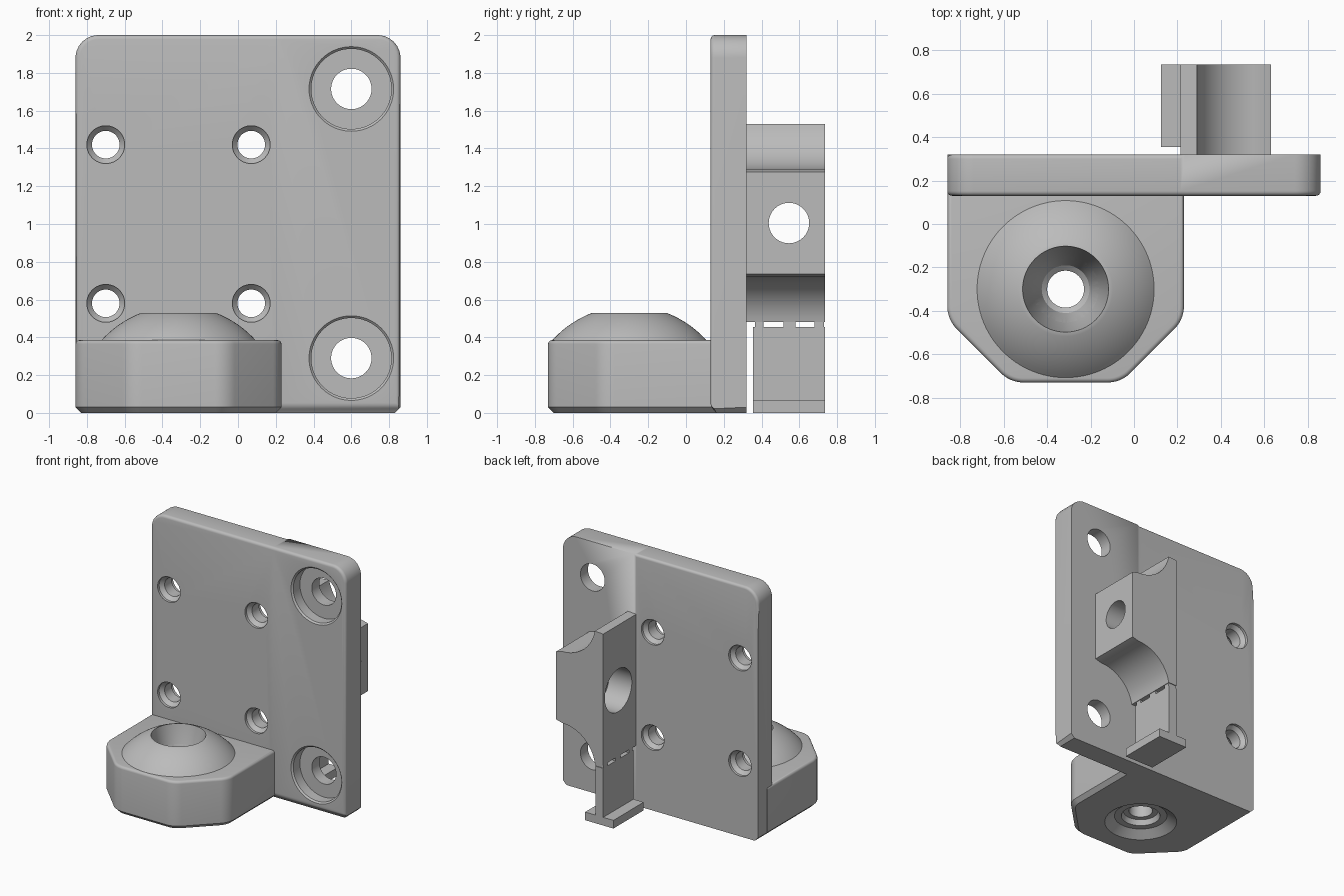
import bpy, bmesh
from math import pi, sin, cos, radians, sqrt
from mathutils import Vector, Matrix

old = bpy.data.objects.get("Cube")
if old:
    bpy.data.objects.remove(old)

grey = bpy.data.materials.new("light_grey")
grey.use_nodes = True
COLOUR = (0.5, 0.5, 0.5, 1)
grey.diffuse_color = COLOUR
grey.node_tree.nodes["Principled BSDF"].inputs["Base Color"].default_value = COLOUR


def finish(name, bm):
    bmesh.ops.recalc_face_normals(bm, faces=bm.faces)
    mesh = bpy.data.meshes.new(name)
    bm.to_mesh(mesh)
    bm.free()
    mesh.materials.append(grey)
    obj = bpy.data.objects.new(name, mesh)
    bpy.context.collection.objects.link(obj)
    return obj


def rounded(corners, steps=8):
    """Outline from (x, y, radius) corners, each filleted by its radius."""
    out = []
    for i, (x, y, r) in enumerate(corners):
        p = Vector((x, y))
        if r == 0:
            out.append(p)
            continue
        a = (Vector(corners[i - 1][:2]) - p).normalized()
        b = (Vector(corners[(i + 1) % len(corners)][:2]) - p).normalized()
        half = a.angle(b) / 2
        centre = p + (a + b).normalized() * r / sin(half)
        start, end = p + a * r / (sin(half) / cos(half)), p + b * r / (sin(half) / cos(half))
        for k in range(steps + 1):
            ray = start.lerp(end, k / steps) - centre
            out.append(centre + ray.normalized() * r)
    return out


def prism(outline, low, high, place):
    """Extrude a flat outline; place(u, v, w) maps it into the model."""
    bm = bmesh.new()
    base = bm.faces.new([bm.verts.new(place(u, v, low)) for u, v in outline])
    top = bmesh.ops.extrude_face_region(bm, geom=[base])
    shift = Vector(place(0, 0, high)) - Vector(place(0, 0, low))
    bmesh.ops.translate(bm, vec=shift, verts=[g for g in top["geom"] if isinstance(g, bmesh.types.BMVert)])
    bmesh.ops.recalc_face_normals(bm, faces=bm.faces)
    return bm


def bevel(bm, test, size, segments):
    """Bevel every sharp edge whose two ends pass the test."""
    edges = [e for e in bm.edges if all(test(v.co) for v in e.verts)
             and e.calc_face_angle(0) > radians(40)]
    bmesh.ops.bevel(bm, geom=edges, offset=size, segments=segments, profile=0.5, affect="EDGES")


def box(name, lo, hi):
    bm = bmesh.new()
    bmesh.ops.create_cube(bm, size=1)
    for v in bm.verts:
        v.co = [l + (c + 0.5) * (h - l) for c, l, h in zip(v.co, lo, hi)]
    return finish(name, bm)


def lathe(name, profile, at, turn=None, sides=64):
    """Spin a (radius, height) profile that starts and ends on the axis."""
    bm = bmesh.new()
    verts = [bm.verts.new((r, 0, h)) for r, h in profile]
    edges = [bm.edges.new(pair) for pair in zip(verts, verts[1:])]
    bmesh.ops.spin(bm, geom=verts + edges, axis=(0, 0, 1), cent=(0, 0, 0),
                   angle=2 * pi, steps=sides, use_duplicate=False)
    bmesh.ops.remove_doubles(bm, verts=bm.verts, dist=1e-5)
    bm.transform(Matrix.Translation(at) @ (turn or Matrix.Identity(4)))
    return finish(name, bm)


def cut(obj, cutters):
    bpy.context.view_layer.objects.active = obj
    for c in cutters:
        mod = obj.modifiers.new("hole", "BOOLEAN")
        mod.object, mod.operation, mod.solver = c, "DIFFERENCE", "EXACT"
        bpy.ops.object.modifier_apply(modifier=mod.name)


def drop(cutters):
    for c in cutters:
        bpy.data.objects.remove(c)


# Mounting plate: softened front rim, softened back rim on its right part only
SPLIT, FRONT, BACK = 0.215, 0.13, 0.32
plate_bm = prism(rounded([(-0.86, 0, 0), (0.86, 0, 0), (0.86, 2, 0.12), (-0.86, 2, 0.12)]),
                 FRONT, BACK, lambda u, v, w: (u, w, v))
bmesh.ops.bisect_plane(plate_bm, geom=plate_bm.verts[:] + plate_bm.edges[:] + plate_bm.faces[:],
                       plane_co=(SPLIT, 0, 0), plane_no=(1, 0, 0))
bevel(plate_bm, lambda c: c.z < 0.001 and c.y < BACK - 0.001 or c.z < 0.001 and abs(c.x) > 0.8, 0.03, 1)
bevel(plate_bm, lambda c: c.y < FRONT + 0.001 and c.z > 0.02, 0.022, 4)
bevel(plate_bm, lambda c: c.y > BACK - 0.001 and c.x < SPLIT + 0.001 and c.z > 1.8, 0.02, 4)
plate = finish("mounting_plate", plate_bm)

# Plate holes: four chamfered small holes and two counterbored screw holes
to_front = Matrix.Rotation(pi / 2, 4, "X")
half = (BACK - FRONT) / 2
small = [(0, -0.2), (0.1, -0.2), (0.1, -half + 0.02), (0.073, -half + 0.05),
         (0.073, half - 0.05), (0.1, half - 0.02), (0.1, 0.2), (0, 0.2)]
screw = [(0, -0.2), (0.107, -0.2), (0.107, 0), (0.212, 0), (0.212, half - 0.012),
         (0.224, half), (0.224, 0.2), (0, 0.2)]
cutters = [lathe("small_hole_cutter", small, (x, FRONT + half, z), to_front)
           for x in (-0.7, 0.07) for z in (0.58, 1.42)]
cutters += [lathe("screw_hole_cutter", screw, (0.6, FRONT + half, z), to_front) for z in (0.29, 1.715)]
cut(plate, cutters)
drop(cutters)

# Foot block with clipped front corners
TOP = 0.385
foot_bm = prism(rounded([(-0.86, 0.2, 0), (-0.86, -0.44, 0.15), (-0.57, -0.73, 0.15),
                         (-0.06, -0.73, 0.15), (0.23, -0.44, 0.15), (0.23, 0.2, 0)]),
                0, TOP, lambda u, v, w: (u, v, w))
bevel(foot_bm, lambda c: c.z < 0.001, 0.03, 1)
bevel(foot_bm, lambda c: c.z > TOP - 0.001, 0.02, 4)
foot = finish("foot_block", foot_bm)

# Dome cap on the foot
centre = (-0.315, -0.3, 0)
R, RISE = 0.55, 0.016
arc = [0.41 - 0.21 * k / 12 for k in range(13)]
dome = lathe("dome_cap", [(0, 0.3), (0.41, 0.3)] + [(r, RISE + sqrt(R * R - r * r)) for r in arc]
             + [(0, 0.53)], centre, sides=96)

# Funnel and bolt hole through dome and foot
funnel = lathe("funnel_cutter", [(0, -0.1), (0.26, -0.1), (0.26, 0), (0.19, 0.05), (0.14, 0.05),
                                 (0.125, 0.09), (0.085, 0.09), (0.085, 0.23), (0.11, 0.25),
                                 (0.198, 0.525), (0.2, 0.6), (0, 0.6)], centre)
cut(foot, [funnel])
cut(dome, [funnel])
drop([funnel])

# Back arm with scooped clearance above and below
OUT, IN, SIDE = 0.735, 0.31, 0.63
CX, CR = 0.575, 0.29
sweep = [radians(80) * k / 16 for k in range(17)]
low = [(CX - CR * sin(a), 0.43 + CR * cos(a)) for a in reversed(sweep)]
high = [(CX - CR * sin(a), 1.58 - CR * cos(a)) for a in sweep]
arm = finish("back_arm", prism([(SPLIT, 0.48)] + low + [(SIDE, 0.735), (SIDE, 1.275)] + high + [(SPLIT, 1.525)],
                               IN, OUT, lambda u, v, w: (u, w, v)))
bore = lathe("cross_hole_cutter", [(0, -0.1), (0.17, -0.1), (0.17, 0.2), (0.107, 0.2), (0.107, 0.6), (0, 0.6)],
             (SPLIT, 0.545, 1.005), Matrix.Rotation(pi / 2, 4, "Y"))
cut(arm, [bore])
drop([bore])

# Break-away support post under the arm
box("support_web", (SPLIT, 0.355, 0.03), (0.285, OUT, 0.455))
box("support_base", (0.125, 0.355, 0), (0.375, OUT, 0.065))
for i, (a, b) in enumerate([(0.365, 0.41), (0.515, 0.58), (0.68, 0.73)]):
    box(f"support_tab_{i + 1}", (SPLIT, a, 0.45), (0.285, b, 0.485))

# Smooth curved faces, keep crisp edges
bpy.ops.object.select_all(action="DESELECT")
for obj in bpy.context.scene.objects:
    if obj.type == "MESH":
        obj.select_set(True)
        bpy.context.view_layer.objects.active = obj
bpy.ops.object.shade_smooth_by_angle(angle=radians(32))
